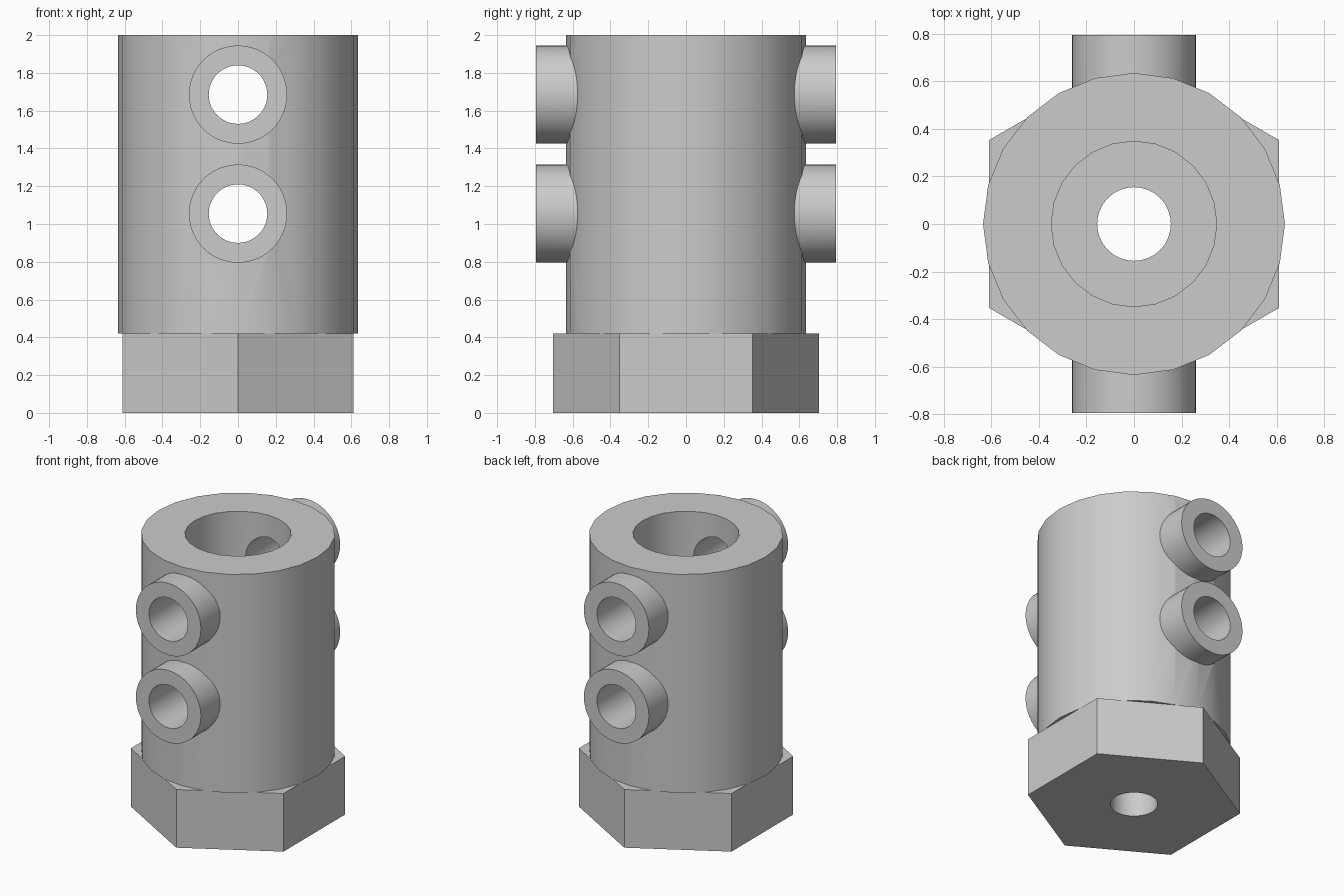
import bpy
from math import radians

cube = bpy.data.objects.get("Cube")
if cube:
    bpy.data.objects.remove(cube, do_unlink=True)

BODY_R, BORE_R, HOLE_R, BOSS_R = 0.635, 0.348, 0.155, 0.26
HEX_R, HEX_TOP, TOP = 0.705, 0.42, 2.0
BOSS_REACH = 0.795
BOSS_HEIGHTS = (1.055, 1.685)

steel = bpy.data.materials.new("grey_steel")
steel.use_nodes = True
grey = (0.6, 0.6, 0.6, 1)
steel.diffuse_color = grey
steel.node_tree.nodes["Principled BSDF"].inputs["Base Color"].default_value = grey


def cylinder(name, radius, sides, length, center, along_y=False):
    bpy.ops.mesh.primitive_cylinder_add(
        vertices=sides, radius=radius, depth=length, location=center,
        rotation=(radians(90) if along_y else 0, 0, 0))
    obj = bpy.context.object
    obj.name = name
    obj.data.materials.append(steel)
    return obj


def combine(target, tool, operation):
    mod = target.modifiers.new(operation.lower(), 'BOOLEAN')
    mod.operation = operation
    mod.solver = 'EXACT'
    mod.object = tool
    bpy.context.view_layer.objects.active = target
    bpy.ops.object.modifier_apply(modifier=mod.name)
    bpy.data.objects.remove(tool, do_unlink=True)


def finish(obj):
    bpy.ops.object.select_all(action='DESELECT')
    obj.select_set(True)
    bpy.context.view_layer.objects.active = obj
    bpy.ops.object.shade_smooth_by_angle(angle=radians(30))


# Hexagonal base with the narrow through hole
base = cylinder("hex_base", HEX_R, 6, HEX_TOP, (0, 0, HEX_TOP / 2))
combine(base, cylinder("base_cutter", HOLE_R, 32, 1, (0, 0, 0.2)), 'DIFFERENCE')

# Round body standing on the base
body = cylinder("body_with_bosses", BODY_R, 24, TOP - HEX_TOP,
                (0, 0, (TOP + HEX_TOP) / 2))

# Screw bosses on the front and back
for z in BOSS_HEIGHTS:
    boss = cylinder("boss", BOSS_R, 48, 2 * BOSS_REACH, (0, 0, z), True)
    combine(body, boss, 'UNION')

# Wide central bore, open down to the base
combine(body, cylinder("bore_cutter", BORE_R, 24, 3, (0, 0, 1.2)), 'DIFFERENCE')

# Screw holes crossing the body
for z in BOSS_HEIGHTS:
    hole = cylinder("hole_cutter", HOLE_R, 48, 3, (0, 0, z), True)
    combine(body, hole, 'DIFFERENCE')

for part in (base, body):
    finish(part)
